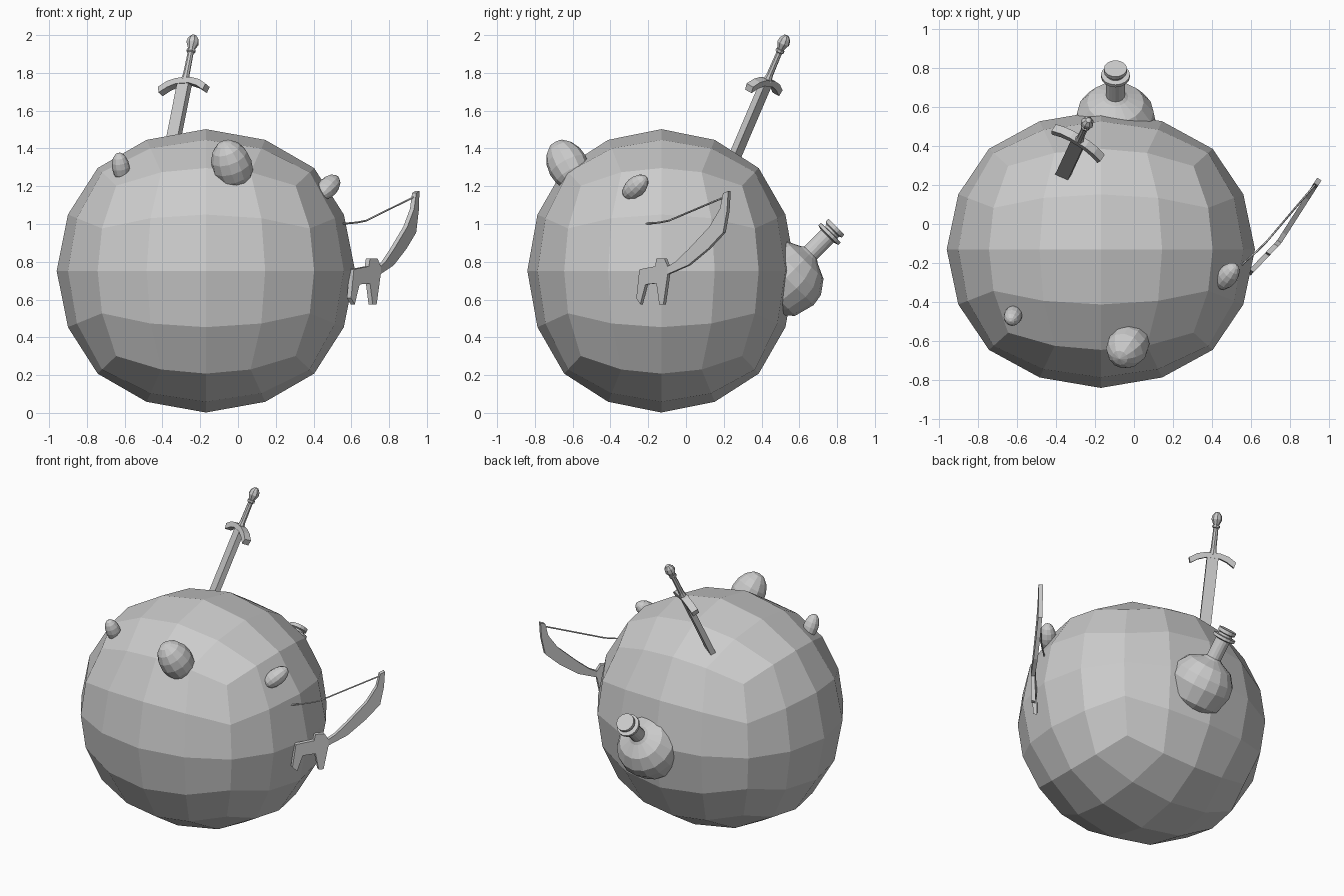
import bpy, bmesh, math
from mathutils import Vector, Matrix

if "Cube" in bpy.data.objects:
    bpy.data.objects.remove(bpy.data.objects["Cube"])


def finish(bm, name):
    bmesh.ops.recalc_face_normals(bm, faces=bm.faces)
    me = bpy.data.meshes.new(name)
    bm.to_mesh(me)
    bm.free()
    ob = bpy.data.objects.new(name, me)
    bpy.context.collection.objects.link(ob)
    return ob


def frame(origin, axis, side=(1, 0, 0)):
    """Matrix with local z along axis and local x close to side."""
    z = Vector(axis).normalized()
    x = Vector(side)
    x = (x - z * x.dot(z)).normalized()
    m = Matrix((x, z.cross(x), z)).transposed().to_4x4()
    m.translation = origin
    return m


def lathe(name, profile, mat, seg=16):
    bm = bmesh.new()
    vs = [bm.verts.new((r, 0, h)) for r, h in profile]
    edges = [bm.edges.new(p) for p in zip(vs, vs[1:])]
    bmesh.ops.spin(bm, geom=vs + edges, cent=(0, 0, 0), axis=(0, 0, 1),
                   angle=2 * math.pi, steps=seg, use_duplicate=False)
    bmesh.ops.remove_doubles(bm, verts=bm.verts, dist=0.0005)
    bm.transform(mat)
    return finish(bm, name)


def prism(name, outline, offset):
    """Solid from a closed 3D outline pushed along offset, centred on it."""
    bm = bmesh.new()
    off = Vector(offset)
    face = bm.faces.new([bm.verts.new(Vector(p) - off / 2) for p in outline])
    new = bmesh.ops.extrude_face_region(bm, geom=[face], use_keep_orig=True)
    bmesh.ops.translate(bm, vec=off, verts=[
        g for g in new["geom"] if isinstance(g, bmesh.types.BMVert)])
    bmesh.ops.triangulate(bm, faces=[f for f in bm.faces if len(f.verts) > 4])
    return finish(bm, name)


# Body: cube with 4x4 faces per side, rounded into a ball
bm = bmesh.new()
bmesh.ops.create_cube(bm, size=2)
bmesh.ops.subdivide_edges(bm, edges=bm.edges, cuts=3, use_grid_fill=True)
for v in bm.verts:
    c = Vector([0.43 * round(2 * k) if abs(k) < 0.9 else k for k in v.co])
    v.co = c.normalized() * c.length ** 0.074
bm.transform(Matrix.Translation((-0.17, -0.13, 0.752)) @
             Matrix.Diagonal((0.79, 0.71, 0.75, 1)))
finish(bm, "body")

# Egg-shaped lumps
for name, loc, axis, length, r in [
        ("large_lump", (-0.032, -0.625, 1.31), (-0.3, -0.45, 0.85), 0.147, 0.107),
        ("left_lump", (-0.62, -0.47, 1.3), (-0.15, -0.35, 0.9), 0.083, 0.047),
        ("right_lump", (0.477, -0.268, 1.195), (0.5, 0.6, 0.55), 0.09, 0.053)]:
    bm = bmesh.new()
    bmesh.ops.create_uvsphere(bm, u_segments=12, v_segments=8, radius=1)
    bm.transform(frame(loc, axis) @ Matrix.Diagonal((r, r, length, 1)))
    finish(bm, name)

# Sword: local z runs to the pommel, local x along the guard
sword = frame((-0.285, 0.42, 1.735), (0.18, 0.387, 0.904), (0.26, -0.155, 0.03))
depth = sword.to_3x3() @ Vector((0, 1, 0))


def sword_part(name, pts, thick):
    return prism(name, [sword @ Vector((x, 0, z)) for x, z in pts], depth * thick)


sword_part("sword_blade", [(-0.036, 0.02), (-0.036, -0.55), (0, -0.6),
                           (0.036, -0.55), (0.036, 0.02)], 0.035)
half = [(0.045, 0.035), (0.1, 0.02), (0.148, -0.01),
        (0.138, -0.045), (0.09, -0.015), (0.04, 0.002)]
sword_part("sword_guard", half + [(-x, z) for x, z in reversed(half)], 0.045)
lathe("sword_grip", [(0, 0.02), (0.025, 0.025), (0.018, 0.06), (0.016, 0.19),
                     (0.024, 0.195), (0.024, 0.208), (0.018, 0.21),
                     (0.034, 0.245), (0.03, 0.27), (0.014, 0.29), (0, 0.293)],
      sword, 8)

# Flask stuck in the back
lathe("flask", [(0, -0.2), (0.1, -0.18), (0.175, -0.11), (0.205, 0),
                (0.195, 0.065), (0.145, 0.135), (0.065, 0.172), (0.048, 0.185),
                (0.048, 0.31), (0.074, 0.318), (0.074, 0.336), (0.046, 0.338),
                (0.046, 0.352), (0.059, 0.358), (0.059, 0.38), (0, 0.38)],
      frame((-0.095, 0.53, 0.715), (0, 0.7, 0.71)))


# Bow: outline in y, z, with two upright planes meeting at the handle
def bow_point(y, z):
    return (0.745 + (y + 0.09) * (0.64 if y > -0.09 else 0.95), y, z)


limb = [(-0.09, 0.735), (0.018, 0.782), (0.124, 0.87), (0.203, 0.955),
        (0.224, 1.07), (0.23, 1.175), (0.203, 1.163), (0.186, 1.08),
        (0.13, 0.985), (0.018, 0.865), (-0.05, 0.8), (-0.09, 0.776)]
handle = [(-0.09, 0.735), (-0.113, 0.575), (-0.135, 0.575), (-0.15, 0.686),
          (-0.208, 0.68), (-0.235, 0.575), (-0.256, 0.607), (-0.24, 0.76),
          (-0.156, 0.776), (-0.15, 0.818), (-0.108, 0.818), (-0.09, 0.776)]
prism("bow_limb", [bow_point(*p) for p in limb], (0.022, -0.014, 0))
prism("bow_handle", [bow_point(*p) for p in handle], (0.022, -0.014, 0))

# Bow string
cu = bpy.data.curves.new("bow_string", "CURVE")
cu.dimensions = "3D"
cu.bevel_depth = 0.005
cu.bevel_resolution = 0
path = [(0.935, 0.21, 1.145), (0.68, -0.09, 1.018), (0.63, -0.14, 1.008),
        (0.54, -0.22, 1.0)]
sp = cu.splines.new("POLY")
sp.points.add(len(path) - 1)
for p, co in zip(sp.points, path):
    p.co = (*co, 1)
bpy.context.collection.objects.link(bpy.data.objects.new("bow_string", cu))
